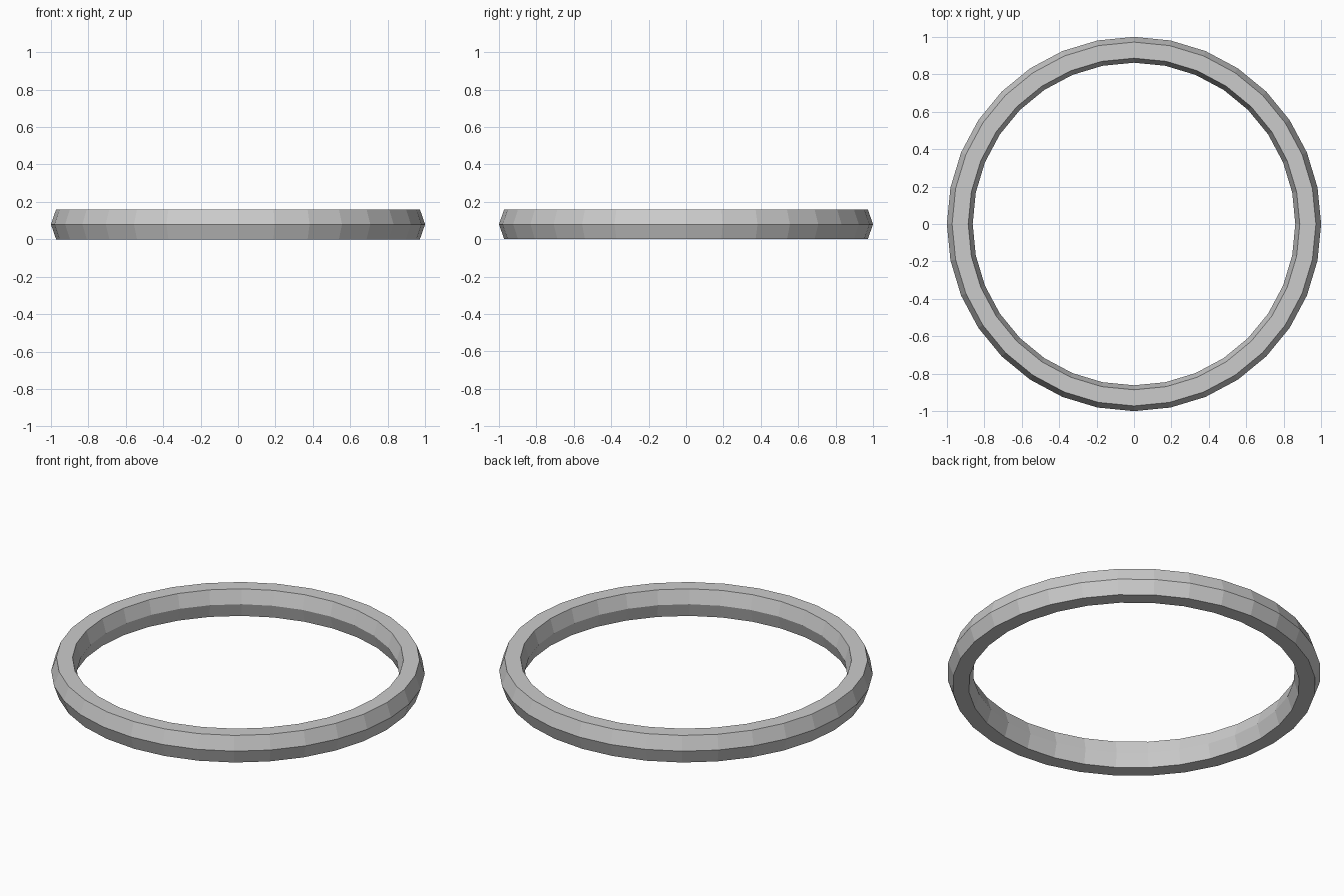
import bpy, bmesh, math

if "Cube" in bpy.data.objects:
    bpy.data.objects.remove(bpy.data.objects["Cube"])

SEGMENTS = 32
# Hexagonal cross-section (radius, height)
PROFILE = [(0.972, 0), (1.0, 0.08), (0.972, 0.16),
           (0.886, 0.16), (0.862, 0.08), (0.886, 0)]

# Sweep the section around the vertical axis
bm = bmesh.new()
rings = []
for i in range(SEGMENTS):
    a = math.tau * i / SEGMENTS
    rings.append([bm.verts.new((r * math.cos(a), r * math.sin(a), z))
                  for r, z in PROFILE])
n = len(PROFILE)
for i in range(SEGMENTS):
    p, q = rings[i], rings[(i + 1) % SEGMENTS]
    for j in range(n):
        k = (j + 1) % n
        bm.faces.new((p[j], q[j], q[k], p[k]))
bmesh.ops.recalc_face_normals(bm, faces=bm.faces)

mesh = bpy.data.meshes.new("ring_band")
bm.to_mesh(mesh)
bm.free()
ring = bpy.data.objects.new("ring_band", mesh)
bpy.context.collection.objects.link(ring)
